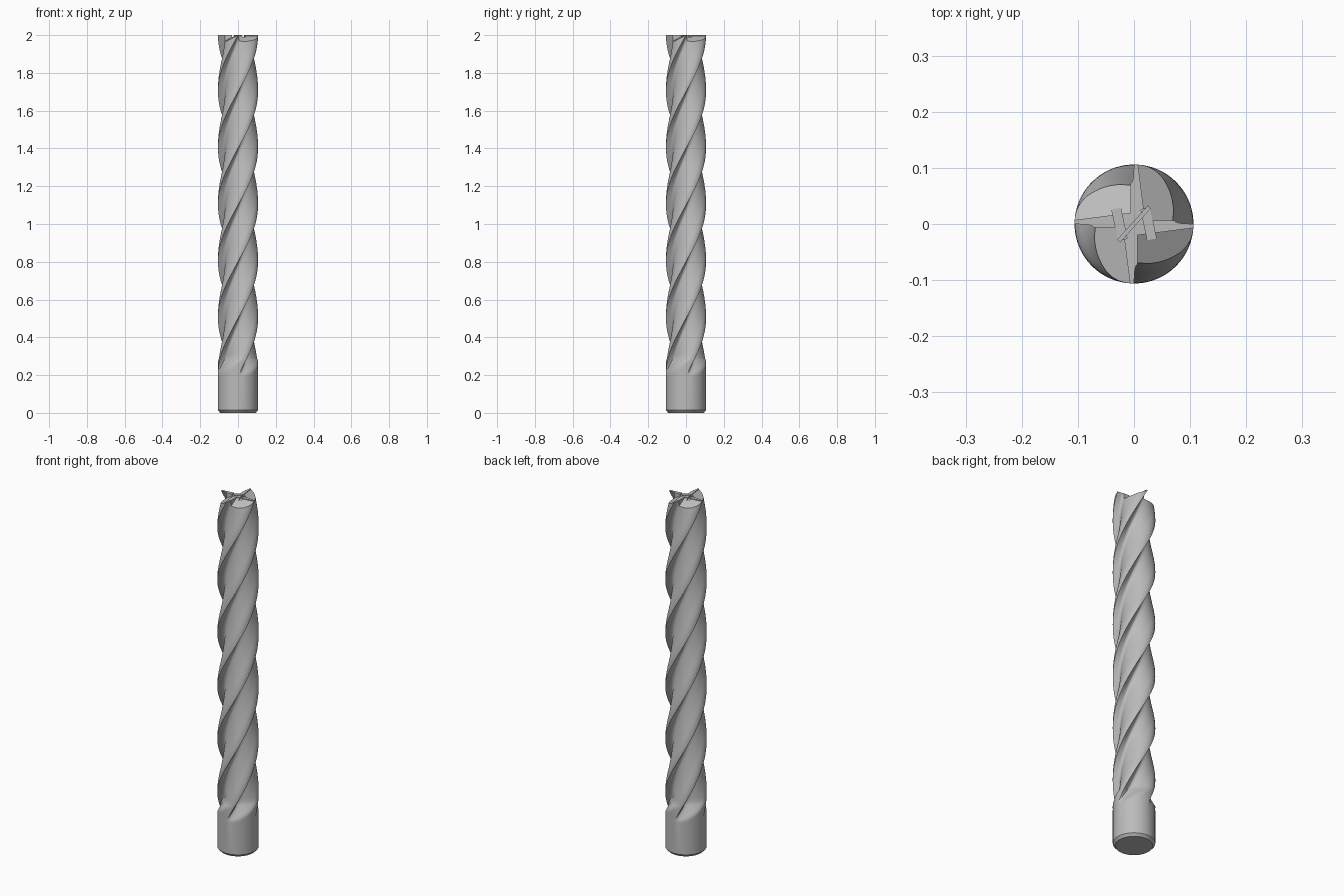
import bpy, bmesh, math
from mathutils import Matrix, Vector

if "Cube" in bpy.data.objects:
    bpy.data.objects.remove(bpy.data.objects["Cube"], do_unlink=True)

R, TOP, PITCH, FLUTES = 0.106, 2.0, 1.2, 4
RUNOUT_START, RUNOUT_END = 0.195, 0.29

# Tooth section: (degrees behind the cutting edge, radius)
TOOTH = [(0, R), (5, R), (10, .105), (17, .1015), (24, .0965), (31, .091), (39, .0857),
         (47, .081), (55, .077), (63, .0735), (70, .0708), (76, .0695), (81, .0695),
         (85, .0715), (88, .076), (89.3, .085)]


def make_object(name, bm):
    bmesh.ops.recalc_face_normals(bm, faces=bm.faces)
    mesh = bpy.data.meshes.new(name)
    bm.to_mesh(mesh)
    bm.free()
    obj = bpy.data.objects.new(name, mesh)
    bpy.context.collection.objects.link(obj)
    return obj


def ring(bm, z, limit=R):
    """One twisted section; the flutes fade out towards the shank."""
    twist = 2 * math.pi * (max(z, RUNOUT_START) - TOP) / PITCH
    ramp = 0.4 * max(0, RUNOUT_END - z)
    verts = []
    for i in range(FLUTES):
        for back, radius in TOOTH:
            a = twist - math.radians(back) - i * 2 * math.pi / FLUTES
            r = min(limit, radius + ramp)
            verts.append(bm.verts.new((r * math.cos(a), r * math.sin(a), z)))
    return verts


def prism(bm, base, top_z):
    """Closed solid from a bottom loop up to a flat top."""
    low = [bm.verts.new(p) for p in base]
    high = [bm.verts.new((p[0], p[1], top_z)) for p in base]
    bm.faces.new(low)
    bm.faces.new(high)
    n = len(base)
    for i in range(n):
        j = (i + 1) % n
        bm.faces.new((low[i], low[j], high[j], high[i]))


def cut(target, cutter):
    cutter.hide_render = True
    mod = target.modifiers.new("cut", "BOOLEAN")
    mod.operation, mod.solver, mod.object = "DIFFERENCE", "EXACT", cutter
    bpy.context.view_layer.objects.active = target
    bpy.ops.object.modifier_apply(modifier=mod.name)
    bpy.data.objects.remove(cutter, do_unlink=True)


# Shank with chamfered foot, run-out and fluted body in one loft
bm = bmesh.new()
rings = [ring(bm, 0, R - .012), ring(bm, .014)]
z = RUNOUT_START
while z < TOP - .001:
    rings.append(ring(bm, z))
    z += .008 if z < RUNOUT_END else .0201
rings.append(ring(bm, TOP))
for a, b in zip(rings, rings[1:]):
    for i in range(len(a)):
        j = (i + 1) % len(a)
        bm.faces.new((a[i], a[j], b[j], b[i]))
bm.faces.new(rings[0])
bm.faces.new(rings[-1])
cutter_body = make_object("fluted_cutter", bm)

# Sloped relief behind each end lip
bm = bmesh.new()
SLOPE, LIP_Z = 0.55, 1.996
for i in range(FLUTES):
    spin = Matrix.Rotation(i * 2 * math.pi / FLUTES, 3, "Z")
    corners = []
    for x, y in ((.006, -.02), (.13, -.004), (.13, -.14), (.006, -.14)):
        lip_y = -.02 + (x - .006) * .016 / .124
        corners.append(spin @ Vector((x, y, LIP_Z + SLOPE * (y - lip_y))))
    prism(bm, corners, 2.06)
cut(cutter_body, make_object("lip_relief_cutter", bm))

# Narrow diagonal gash across the centre, and a notch on either side
bm = bmesh.new()
for length, width, depth, angle, x in ((.04, .003, .016, 48, 0), (.028, .008, .012, 102, .026),
                                       (.028, .008, .012, 102, -.026)):
    turn = Matrix.Rotation(math.radians(angle), 3, "Z")
    loop = [turn @ Vector((sx * length, sy * width, 0)) + Vector((x, 0, TOP - depth))
            for sx, sy in ((-1, -1), (1, -1), (1, 1), (-1, 1))]
    gash = bmesh.new()
    prism(gash, loop, 2.05)
    cut(cutter_body, make_object("centre_gash_cutter", gash))
bm.free()

# Single steel grey
steel = bpy.data.materials.new("steel_grey")
steel.use_nodes = True
colour = (.5, .5, .5, 1)
steel.diffuse_color = colour
steel.node_tree.nodes["Principled BSDF"].inputs["Base Color"].default_value = colour
cutter_body.data.materials.clear()
cutter_body.data.materials.append(steel)

bpy.ops.object.select_all(action="DESELECT")
cutter_body.select_set(True)
bpy.context.view_layer.objects.active = cutter_body
bpy.ops.object.shade_smooth_by_angle(angle=math.radians(30))
